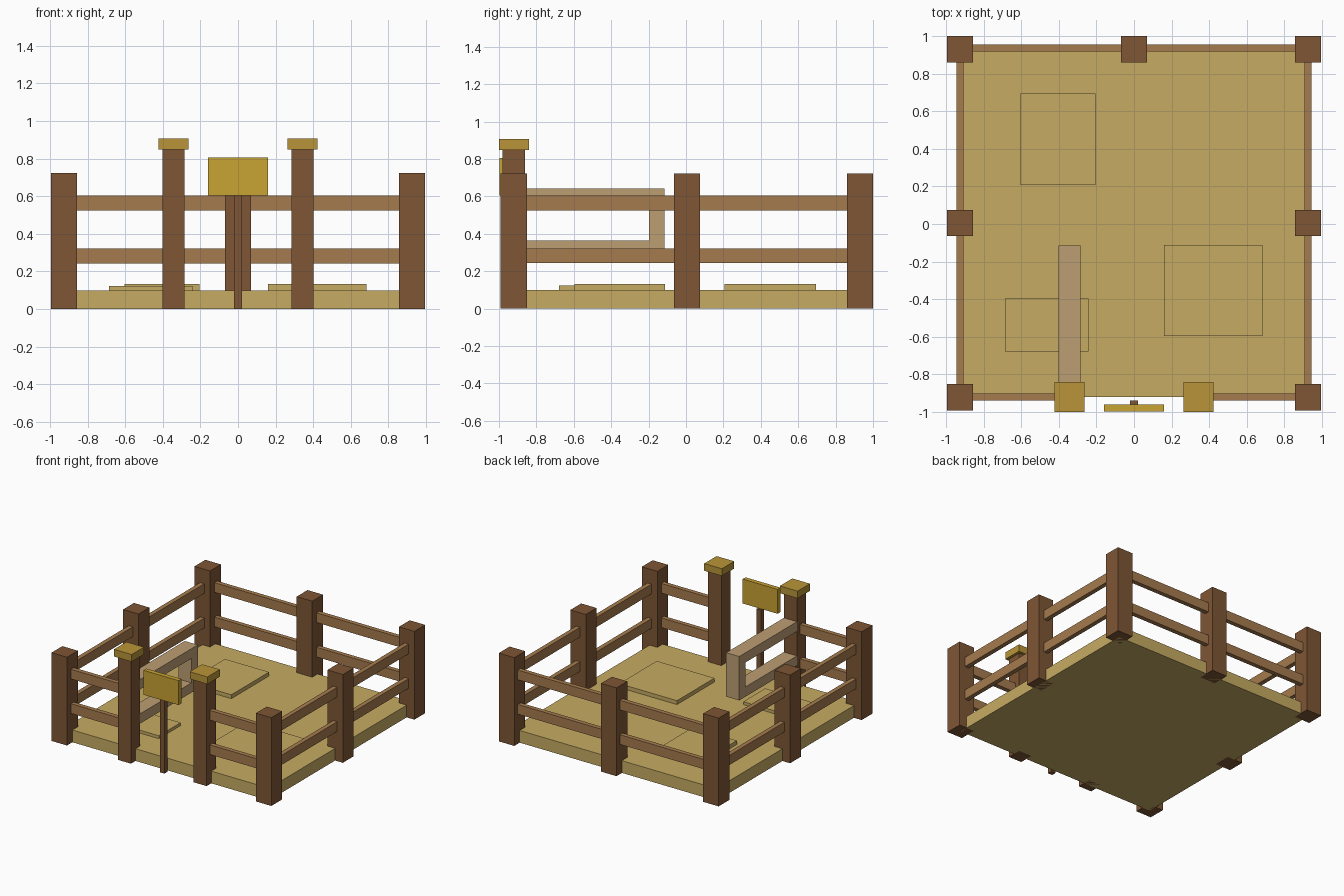
import bpy
import bmesh
from mathutils import Matrix, Vector

cube = bpy.data.objects.get("Cube")
if cube:
    bpy.data.objects.remove(cube, do_unlink=True)


def make_material(name, hex_code):
    rgb = [int(hex_code[i:i + 2], 16) / 255 for i in (0, 2, 4)]
    lin = [c / 12.92 if c < 0.04 else ((c + 0.055) / 1.055) ** 2.4 for c in rgb]
    mat = bpy.data.materials.new(name)
    mat.use_nodes = True
    mat.diffuse_color = (*lin, 1)
    mat.node_tree.nodes["Principled BSDF"].inputs["Base Color"].default_value = (*lin, 1)
    return mat


dark_wood = make_material("dark wood", "7E5635")
rail_wood = make_material("rail wood", "A67B4E")
pale_wood = make_material("pale wood", "BD9F74")
sand = make_material("sand", "C6AB63")
cap_gold = make_material("cap gold", "B99538")
sign_gold = make_material("sign gold", "C9A333")


def box(name, mat, x, y, z):
    """Box from (low, high) ranges on each axis."""
    low, high = Vector((x[0], y[0], z[0])), Vector((x[1], y[1], z[1]))
    bm = bmesh.new()
    bmesh.ops.create_cube(bm, size=1, matrix=Matrix.Diagonal((*(high - low), 1)))
    mesh = bpy.data.meshes.new(name)
    bm.to_mesh(mesh)
    bm.free()
    mesh.materials.append(mat)
    obj = bpy.data.objects.new(name, mesh)
    obj.location = (low + high) / 2
    bpy.context.collection.objects.link(obj)
    return obj


def around(centre, size):
    return (centre - size / 2, centre + size / 2)


SIDE, FRONT, BACK, MID = 0.926, -0.921, 0.93, 0.005
GATE_X = 0.343
RAIL = 0.037

# Sandy ground and low mounds
box("ground", sand, (-SIDE, SIDE), (FRONT, BACK), (0, 0.1))
box("back_mound", sand, (-0.605, -0.205), (0.207, 0.695), (0.09, 0.132))
box("right_mound", sand, (0.16, 0.683), (-0.597, -0.112), (0.09, 0.132))
box("small_mound", sand, (-0.685, -0.243), (-0.678, -0.395), (0.09, 0.124))

# Fence posts
post_spots = [(s * SIDE, y) for s in (-1, 1) for y in (FRONT, MID, BACK)] + [(0, BACK)]
for x, y in post_spots:
    box("fence_post", dark_wood, around(x, 0.14), around(y, 0.14), (0, 0.723))

# Rails in two rows, with the front left open at the gateway
for z in (0.283, 0.565):
    height = around(z, 0.079)
    box("back_rail", rail_wood, (-SIDE, SIDE), around(BACK + 0.007, RAIL), height)
    for s in (-1, 1):
        box("side_rail", rail_wood, around(s * SIDE, RAIL), (FRONT, BACK), height)
        span = sorted((s * GATE_X, s * SIDE))
        box("front_rail", rail_wood, span, around(FRONT, RAIL), height)

# Gate posts with caps
for s in (-1, 1):
    box("gate_post", dark_wood, around(s * GATE_X, 0.119), around(FRONT, 0.119), (0, 0.848))
    box("gate_post_cap", cap_gold, around(s * GATE_X, 0.16), around(-0.92, 0.16), (0.848, 0.907))

# Gate standing open
gate_x = around(-GATE_X, 0.118)
box("gate_top_bar", pale_wood, gate_x, (-0.87, -0.115), (0.563, 0.643))
box("gate_bottom_bar", pale_wood, gate_x, (-0.87, -0.115), (0.283, 0.363))
box("gate_end_bar", pale_wood, gate_x, (-0.197, -0.115), (0.363, 0.563))

# Sign in front of the gateway
box("sign_post", dark_wood, around(0, 0.04), around(-0.96, 0.04), (0, 0.605))
box("sign_board", sign_gold, around(0, 0.317), (-0.997, -0.96), (0.605, 0.805))
